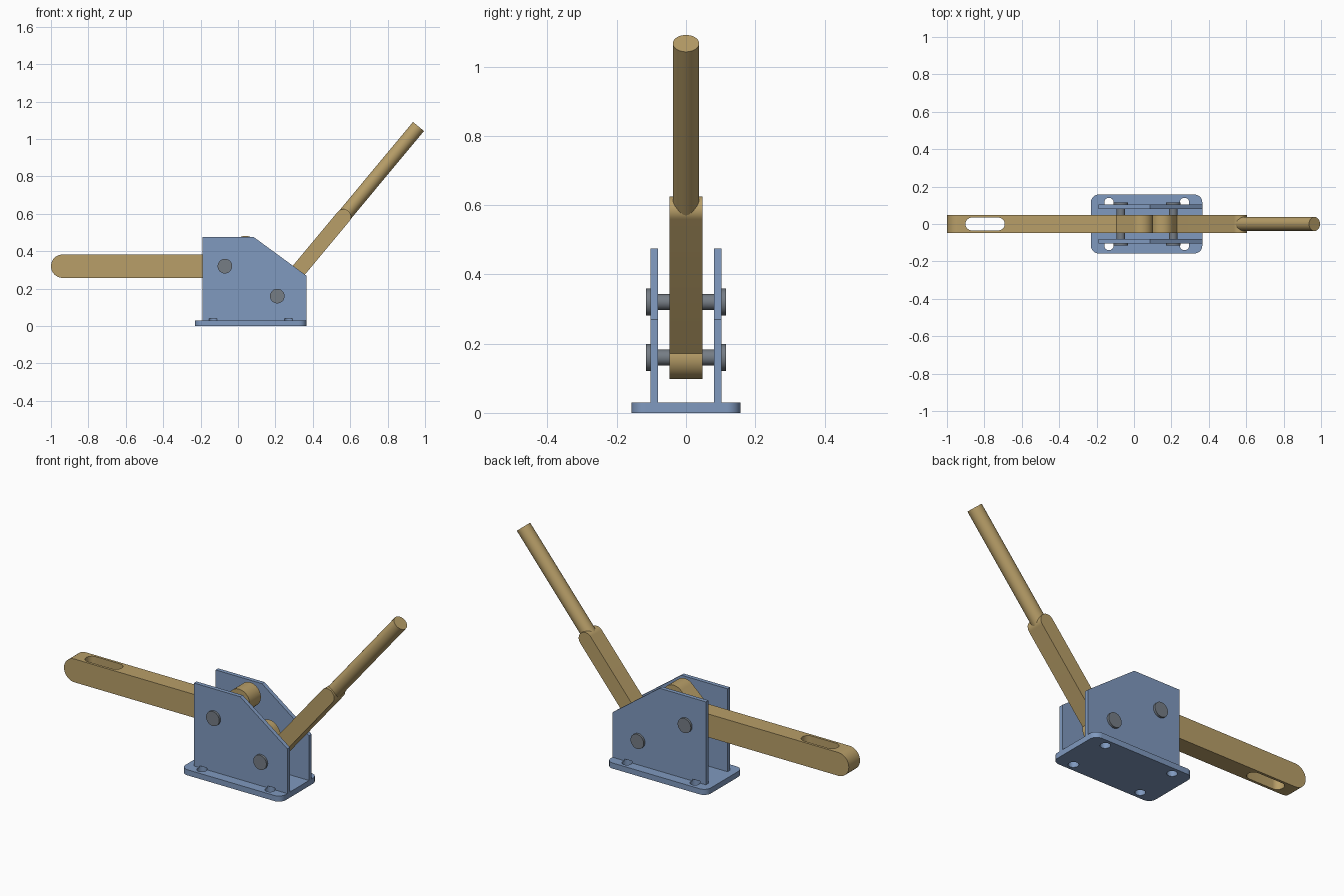
import bpy, bmesh, math
from mathutils import Vector

if "Cube" in bpy.data.objects:
    bpy.data.objects.remove(bpy.data.objects["Cube"])


def material(name, rgb):
    m = bpy.data.materials.new(name)
    m.diffuse_color = (*rgb, 1)
    m.use_nodes = True
    m.node_tree.nodes["Principled BSDF"].inputs["Base Color"].default_value = m.diffuse_color
    return m


BLUE = material("blue steel", (0.215, 0.32, 0.52))
TAN = material("tan brass", (0.48, 0.345, 0.14))
GREY = material("grey steel", (0.18, 0.205, 0.235))


def prism(name, pts, lo, hi, axis, mat):
    """Extrude a 2D outline along z (x,y outline) or y (x,z outline)."""
    def place(p, d):
        return (p[0], p[1], d) if axis == 'z' else (p[0], d, p[1])
    bm = bmesh.new()
    a = [bm.verts.new(place(p, lo)) for p in pts]
    b = [bm.verts.new(place(p, hi)) for p in pts]
    bm.faces.new(a)
    bm.faces.new(b)
    n = len(pts)
    for i in range(n):
        bm.faces.new((a[i], a[(i + 1) % n], b[(i + 1) % n], b[i]))
    bmesh.ops.recalc_face_normals(bm, faces=bm.faces)
    me = bpy.data.meshes.new(name)
    bm.to_mesh(me)
    bm.free()
    me.materials.append(mat)
    ob = bpy.data.objects.new(name, me)
    bpy.context.collection.objects.link(ob)
    return ob


def arc(c, r, start, sweep, n=20):
    return [(c[0] + r * math.cos(start + sweep * i / n),
             c[1] + r * math.sin(start + sweep * i / n)) for i in range(n + 1)]


def stadium(a, b, r):
    """Outline of a bar with two round ends."""
    t = math.atan2(b[1] - a[1], b[0] - a[0])
    return arc(b, r, t - math.pi / 2, math.pi) + arc(a, r, t + math.pi / 2, math.pi)


def circle(c, r, n=40):
    return arc(c, r, 0, 2 * math.pi, n)[:-1]


def select(ob):
    bpy.ops.object.select_all(action='DESELECT')
    ob.select_set(True)
    bpy.context.view_layer.objects.active = ob


def combine(ob, other, operation):
    """Apply a boolean and remove the helper."""
    select(ob)
    mod = ob.modifiers.new("bool", 'BOOLEAN')
    mod.operation = operation
    mod.solver = 'EXACT'
    mod.object = other
    bpy.ops.object.modifier_apply(modifier=mod.name)
    bpy.data.objects.remove(other)


def smooth(ob):
    select(ob)
    bpy.ops.object.shade_smooth_by_angle(angle=math.radians(30))


# Base plate with rounded corners
X0, X1, Y, R = -0.23, 0.365, 0.157, 0.04
outline = []
for i, (cx, cy) in enumerate([(X1 - R, Y - R), (X0 + R, Y - R),
                              (X0 + R, R - Y), (X1 - R, R - Y)]):
    outline += arc((cx, cy), R, i * math.pi / 2, math.pi / 2, 10)
base = prism("base_plate", outline, 0, 0.03, 'z', BLUE)

# Two side plates with a sloped rear corner
profile = [(-0.19, 0.03), (0.365, 0.03), (0.365, 0.27), (0.085, 0.475), (-0.19, 0.475)]
sides = {}
for s, label in ((-1, "front"), (1, "back")):
    lo, hi = sorted((s * 0.081, s * 0.103))
    sides[s] = prism(label + "_side_plate", profile, lo, hi, 'y', BLUE)

# Mounting holes, which also nick the foot of each side plate
for x in (-0.134, 0.27):
    for s in (-1, 1):
        for target in (base, sides[s]):
            cutter = prism("cutter", circle((x, s * 0.115), 0.025), -0.05, 0.04, 'z', BLUE)
            cutter.hide_render = True
            combine(target, cutter, 'DIFFERENCE')
for ob in (base, sides[-1], sides[1]):
    smooth(ob)

# Clamp arm: long bar plus raised crank, with a vertical slot near its tip
D, HUB = 0.0475, 0.0625
ARM_PIN, HANDLE_PIN = (-0.07, 0.32), (0.21, 0.16)
arm = prism("clamp_arm", stadium((-0.9375, 0.32), ARM_PIN, HUB), -D, D, 'y', TAN)
combine(arm, prism("crank", stadium(ARM_PIN, (0.04, 0.42), HUB), -D, D, 'y', TAN), 'UNION')
slot = prism("cutter", stadium((-0.867, 0), (-0.725, 0), 0.034), 0, 0.8, 'z', TAN)
slot.hide_render = True
combine(arm, slot, 'DIFFERENCE')
smooth(arm)

# Handle: lobed hub plus flat shank
GRIP = (0.564, 0.585)
handle = prism("handle_shank", stadium(HANDLE_PIN, GRIP, 0.04), -D, D, 'y', TAN)
combine(handle, prism("lobe", stadium(HANDLE_PIN, (0.153, 0.25), HUB), -D, D, 'y', TAN), 'UNION')
smooth(handle)

# Round handle rod continuing the shank
start, end = Vector((GRIP[0], 0, GRIP[1])), Vector((0.965, 0, 1.067))
rod = prism("handle_rod", circle((0, 0), 0.038), 0, (end - start).length, 'z', TAN)
rod.location = start
rod.rotation_euler = (0, math.atan2(end.x - start.x, end.z - start.z), 0)
smooth(rod)

# Pivot pins with a flat head on each end
for label, c in (("arm", ARM_PIN), ("handle", HANDLE_PIN)):
    smooth(prism(label + "_pin", circle(c, 0.023), -0.104, 0.104, 'y', GREY))
    for s, side in ((-1, "front"), (1, "back")):
        lo, hi = sorted((s * 0.1, s * 0.115))
        smooth(prism(f"{label}_pin_{side}_head", circle(c, 0.039), lo, hi, 'y', GREY))
